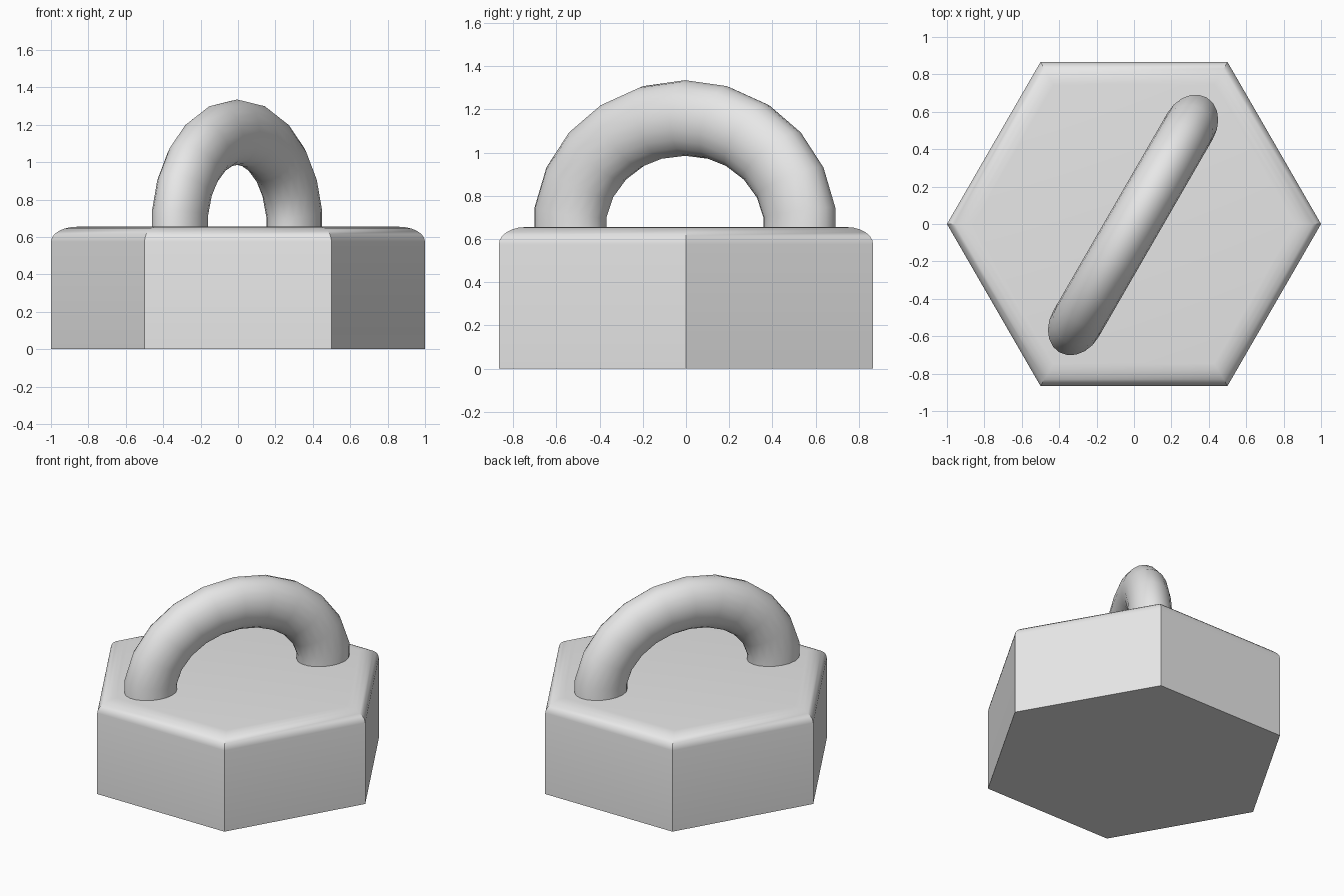
import bpy, bmesh
from math import sin, cos, pi, radians

if "Cube" in bpy.data.objects:
    bpy.data.objects.remove(bpy.data.objects["Cube"])

grey = bpy.data.materials.new("light_grey")
grey.diffuse_color = (0.8, 0.8, 0.8, 1)
grey.use_nodes = True
grey.node_tree.nodes["Principled BSDF"].inputs["Base Color"].default_value = grey.diffuse_color

TOP = 0.655


def loft(name, rings, smooth_angle):
    """Skin a list of equal-length point rings and cap both ends."""
    bm = bmesh.new()
    loops = [[bm.verts.new(p) for p in ring] for ring in rings]
    n = len(loops[0])
    for a, b in zip(loops, loops[1:]):
        for i in range(n):
            j = (i + 1) % n
            bm.faces.new((a[i], a[j], b[j], b[i]))
    bm.faces.new(loops[0][::-1])
    bm.faces.new(loops[-1])
    bmesh.ops.recalc_face_normals(bm, faces=bm.faces[:])
    mesh = bpy.data.meshes.new(name)
    bm.to_mesh(mesh)
    bm.free()
    mesh.materials.append(grey)
    obj = bpy.data.objects.new(name, mesh)
    bpy.context.collection.objects.link(obj)
    bpy.ops.object.select_all(action='DESELECT')
    obj.select_set(True)
    bpy.context.view_layer.objects.active = obj
    bpy.ops.object.shade_smooth_by_angle(angle=radians(smooth_angle))
    return obj


def hexagon(radius, z):
    return [(radius * cos(i * pi / 3), radius * sin(i * pi / 3), z) for i in range(6)]


# Hexagonal weight body with a rounded upper rim
inset, drop, steps = 0.14, 0.08, 6
rings = [hexagon(1, 0)]
for k in range(steps + 1):
    t = k / steps * pi / 2
    rings.append(hexagon(1 - inset * (1 - cos(t)), TOP - drop * (1 - sin(t))))
loft("hexagonal_body", rings, 30)

# Arched handle running diagonally across the top, its feet sunk into the body
segments, sides = 22, 20
dx, dy = cos(pi / 3), sin(pi / 3)
arch = []
for k in range(-6, 7):
    a = pi / 2 + k * 2 * pi / segments
    ring = []
    for i in range(sides):
        p = 2 * pi * i / sides
        along = (0.618 + 0.177 * cos(p)) * cos(a)
        across = 0.14 * sin(p)
        z = 0.65 + (0.51 + 0.175 * cos(p)) * sin(a)
        ring.append((along * dx - across * dy - 0.005,
                     along * dy + across * dx - 0.005, z))
    arch.append(ring)
loft("arched_handle", arch, 40)
